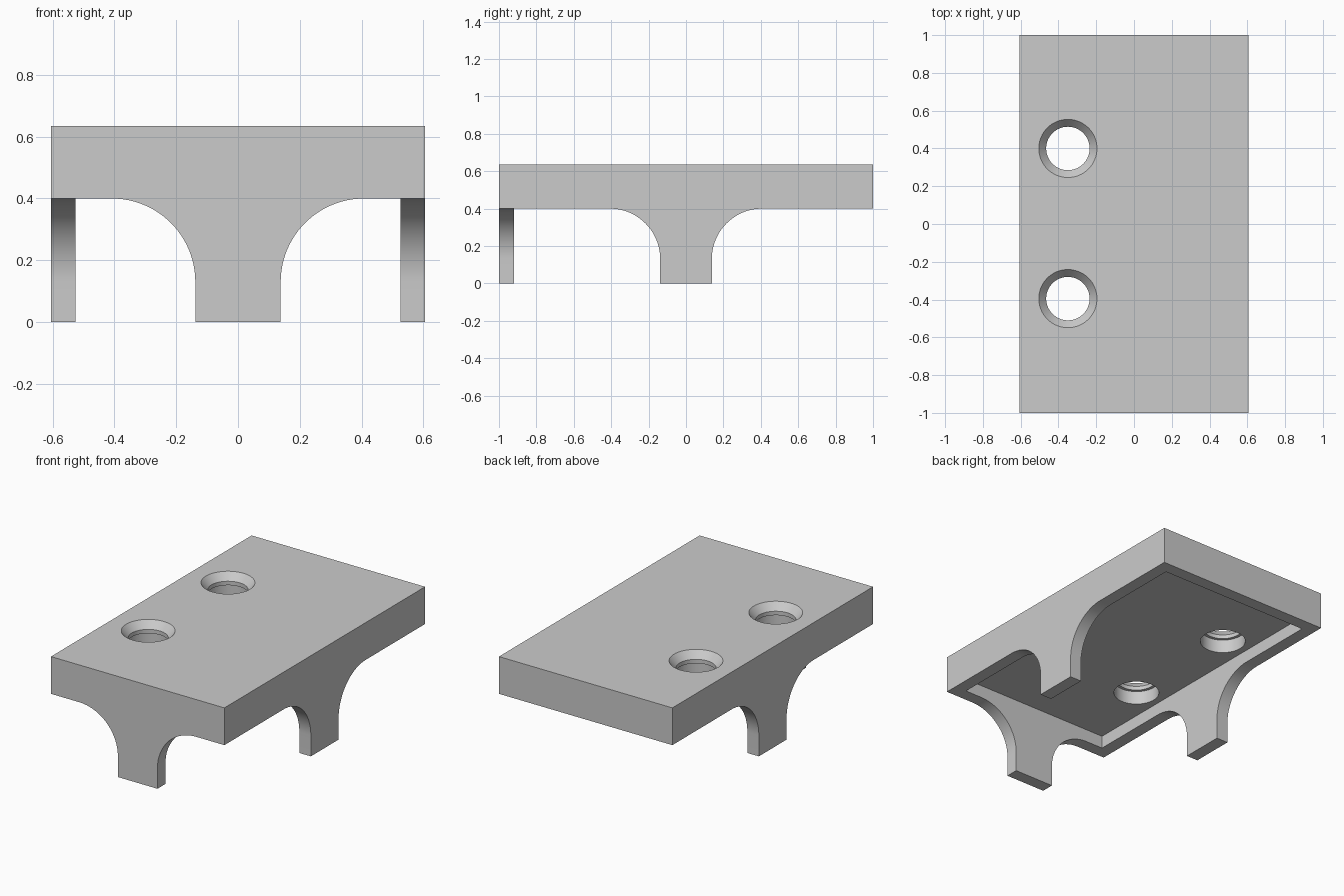
import bpy
import bmesh
import math
from mathutils import Matrix

cube = bpy.data.objects.get("Cube")
if cube:
    bpy.data.objects.remove(cube, do_unlink=True)

HX, HY, TOP = 0.605, 1.0, 0.635      # outer half sizes and height
WALL, RIM, CEILING = 0.08, 0.40, 0.48
LEG, RADIUS = 0.138, 0.27            # leg half width and arch radius

grey = bpy.data.materials.new("light grey")
grey.use_nodes = True
colour = (0.6, 0.6, 0.6, 1)
grey.diffuse_color = colour
grey.node_tree.nodes["Principled BSDF"].inputs["Base Color"].default_value = colour


def finish(bm, name):
    bmesh.ops.recalc_face_normals(bm, faces=bm.faces)
    mesh = bpy.data.meshes.new(name)
    bm.to_mesh(mesh)
    bm.free()
    mesh.materials.append(grey)
    obj = bpy.data.objects.new(name, mesh)
    bpy.context.collection.objects.link(obj)
    return obj


def box(name, lo, hi):
    bm = bmesh.new()
    bmesh.ops.create_cube(bm, size=1)
    for v in bm.verts:
        v.co = [lo[i] + (v.co[i] + 0.5) * (hi[i] - lo[i]) for i in range(3)]
    return finish(bm, name)


def arch(name, side, start, end, turn):
    """Space beside a leg: quarter-round profile extruded through one wall."""
    pts = [(LEG, -0.1)]
    for i in range(25):
        a = math.pi - i / 24 * math.pi / 2
        pts.append((LEG + RADIUS * (1 + math.cos(a)), RIM - RADIUS * (1 - math.sin(a))))
    pts += [(1.2, RIM), (1.2, -0.1)]
    bm = bmesh.new()
    face = bm.faces.new([bm.verts.new((side * u, start, z)) for u, z in pts])
    new = bmesh.ops.extrude_face_region(bm, geom=[face])["geom"]
    moved = [g for g in new if isinstance(g, bmesh.types.BMVert)]
    bmesh.ops.translate(bm, verts=moved, vec=(0, end - start, 0))
    bm.transform(Matrix.Rotation(turn, 4, "Z"))
    return finish(bm, name)


def screw_hole(name, x, y):
    """Countersink, narrow throat and wider bore from below."""
    profile = [(0, 0.3), (0.133, 0.3), (0.133, 0.565), (0.115, 0.565),
               (0.115, 0.59), (0.154, TOP), (0.154, 0.8), (0, 0.8)]
    bm = bmesh.new()
    vs = [bm.verts.new((r, 0, z)) for r, z in profile]
    edges = [bm.edges.new(pair) for pair in zip(vs, vs[1:])]
    bmesh.ops.spin(bm, geom=vs + edges, cent=(0, 0, 0), axis=(0, 0, 1),
                   angle=2 * math.pi, steps=64)
    bmesh.ops.remove_doubles(bm, verts=bm.verts, dist=0.0001)
    bmesh.ops.translate(bm, verts=bm.verts, vec=(x, y, 0))
    return finish(bm, name)


# Solid block that becomes the slab with its three legs
body = box("slab_with_legs", (-HX, -HY, 0), (HX, HY, TOP))

# Hollow underside and the open back
cutters = [
    box("pocket_cutter", (WALL - HX, WALL - HY, -0.2), (HX - WALL, HY - WALL, CEILING)),
    box("back_cutter", (-0.7, 0.9, -0.2), (0.7, 1.2, RIM)),
]

# Arches on both sides of the front, left and right legs
for wall, half, turn in (("front", HY, 0), ("left", HX, math.pi / 2),
                         ("right", HX, -math.pi / 2)):
    for side in (-1, 1):
        cutters.append(arch(wall + "_arch_cutter", side, -half - 0.15,
                            -half + WALL + 0.02, turn))

# Two screw holes along the right side
for y in (-0.395, 0.40):
    cutters.append(screw_hole("hole_cutter", -0.35, y))

bpy.ops.object.select_all(action="DESELECT")
bpy.context.view_layer.objects.active = body
body.select_set(True)
for cutter in cutters:
    mod = body.modifiers.new("cut", "BOOLEAN")
    mod.operation = "DIFFERENCE"
    mod.solver = "EXACT"
    mod.object = cutter
    bpy.ops.object.modifier_apply(modifier=mod.name)
    bpy.data.objects.remove(cutter, do_unlink=True)

bpy.ops.object.shade_smooth_by_angle(angle=math.radians(25))
